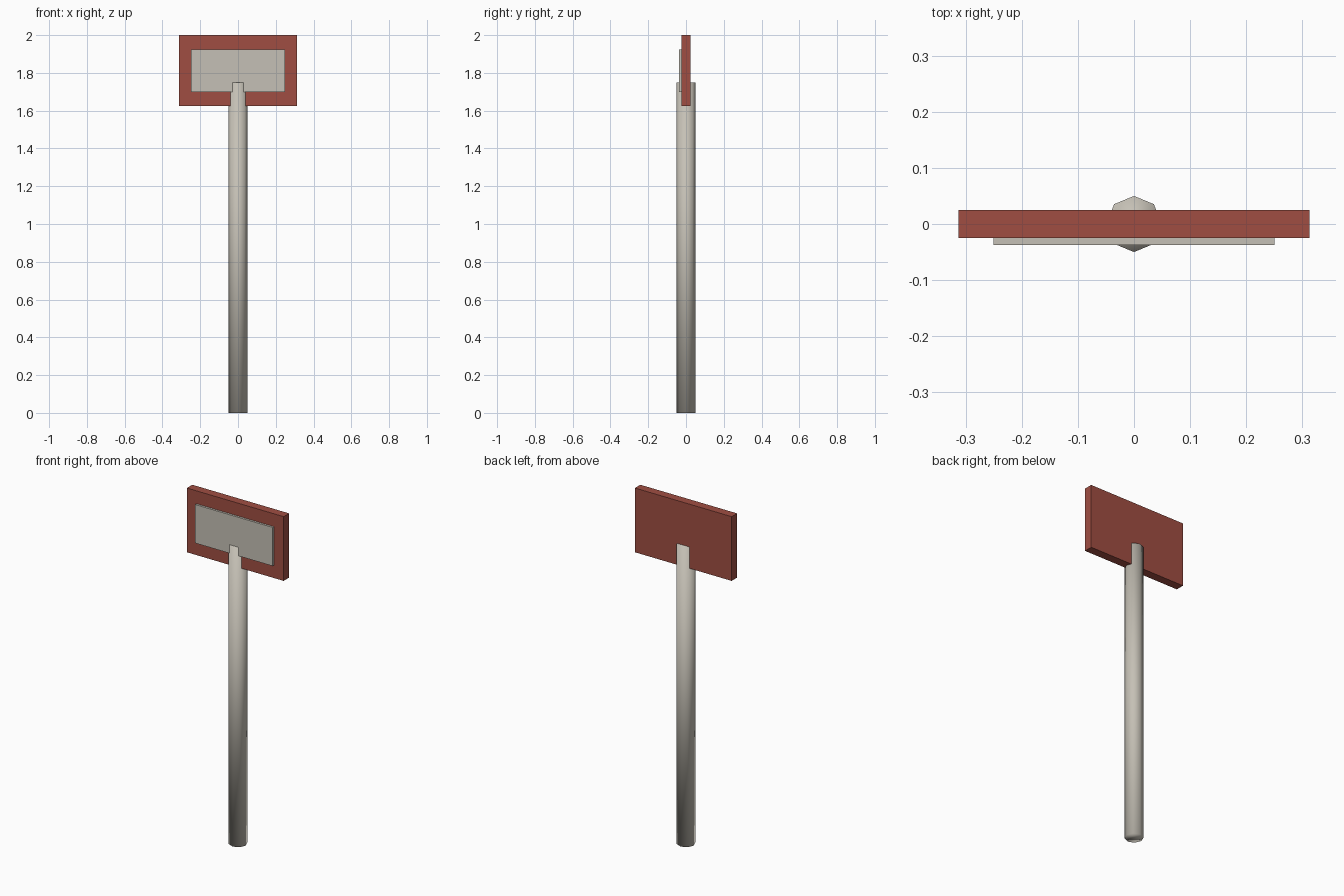
import bpy

cube = bpy.data.objects.get("Cube")
if cube:
    bpy.data.objects.remove(cube, do_unlink=True)


def make_material(name, colour):
    mat = bpy.data.materials.new(name)
    mat.use_nodes = True
    mat.diffuse_color = colour
    mat.node_tree.nodes["Principled BSDF"].inputs["Base Color"].default_value = colour
    return mat


def finish(name, mat):
    obj = bpy.context.object
    obj.name = obj.data.name = name
    obj.data.materials.append(mat)
    return obj


def box(name, size, centre, mat):
    bpy.ops.mesh.primitive_cube_add(size=1, location=centre)
    obj = finish(name, mat)
    obj.scale = size
    bpy.ops.object.transform_apply(location=False, rotation=False, scale=True)
    return obj


brick_red = make_material("brick red", (0.35, 0.076, 0.055, 1))
warm_grey = make_material("warm grey", (0.56, 0.53, 0.465, 1))

# Sign board with a raised panel on its front
BOARD_Z = 1.8125
box("sign_board", (0.625, 0.05, 0.375), (0, 0, BOARD_Z), brick_red)
box("sign_panel", (0.5, 0.0125, 0.225), (0, -0.03125, BOARD_Z), warm_grey)

# Eight-sided post, softly shaded over sides and caps
POST_HEIGHT = 1.75
bpy.ops.mesh.primitive_cylinder_add(
    vertices=8, radius=0.05, depth=POST_HEIGHT, location=(0, 0, POST_HEIGHT / 2))
finish("post", warm_grey)
bpy.ops.object.shade_smooth()
